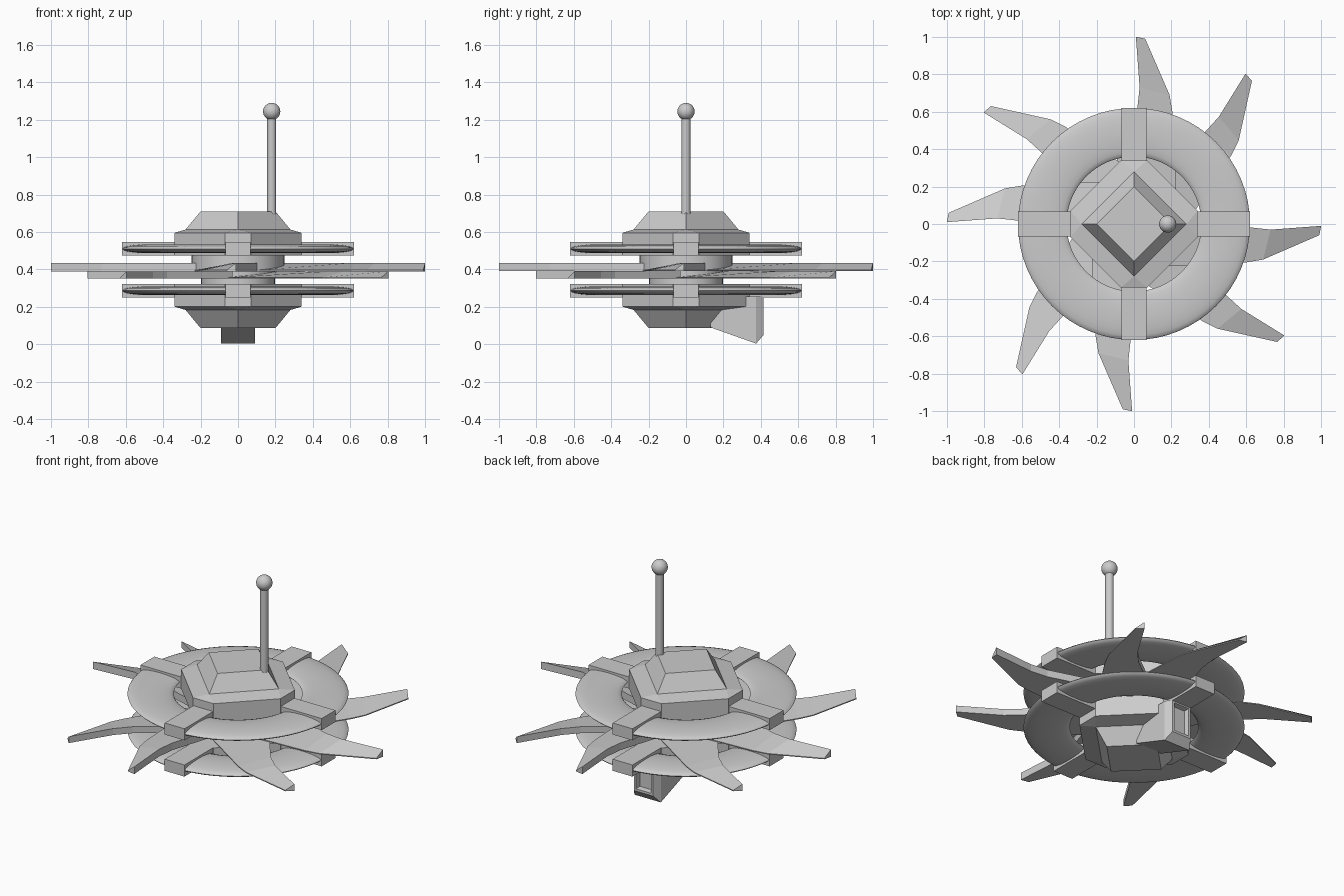
import bpy, bmesh, math
from mathutils import Matrix

if "Cube" in bpy.data.objects:
    bpy.data.objects.remove(bpy.data.objects["Cube"])

MID = 0.398  # height of the mirror plane between upper and lower halves


def make(name, bm, smooth=False):
    bmesh.ops.recalc_face_normals(bm, faces=bm.faces)
    me = bpy.data.meshes.new(name)
    bm.to_mesh(me)
    bm.free()
    ob = bpy.data.objects.new(name, me)
    bpy.context.collection.objects.link(ob)
    if smooth:
        bpy.context.view_layer.objects.active = ob
        ob.select_set(True)
        bpy.ops.object.shade_smooth_by_angle(angle=math.radians(35))
        ob.select_set(False)
    return ob


def loft(bm, rings):
    """Skin equal-length point rings and cap both ends; returns the last cap."""
    vs = [[bm.verts.new(p) for p in r] for r in rings]
    n = len(vs[0])
    for a, b in zip(vs, vs[1:]):
        for i in range(n):
            j = (i + 1) % n
            bm.faces.new((a[i], a[j], b[j], b[i]))
    bm.faces.new(vs[0][::-1])
    return bm.faces.new(vs[-1])


def cylinder(name, x, r, z0, z1, seg):
    bm = bmesh.new()
    bmesh.ops.create_cone(bm, cap_ends=True, segments=seg, radius1=r, radius2=r,
                          depth=z1 - z0, matrix=Matrix.Translation((x, 0, (z0 + z1) / 2)))
    make(name, bm, True)


def cut_diamond(a, b, z):
    pts = []
    for k in range(4):
        c, s = round(math.cos(k * math.pi / 2)), round(math.sin(k * math.pi / 2))
        pts += [(a * c - y * s, a * s + y * c, z) for y in (-b, b)]
    return pts


# Faceted hull, ring and clamps for the upper half and its mirror image
for half, sgn in (("upper", 1), ("lower", -1)):
    def zz(z):
        return MID + sgn * (z - MID)

    bm = bmesh.new()
    loft(bm, [cut_diamond(a, b, zz(z)) for a, b, z in
              ((0.34, 0.07, 0.475), (0.34, 0.07, 0.595), (0.28, 0, 0.613), (0.20, 0, 0.71))])
    bmesh.ops.remove_doubles(bm, verts=bm.verts, dist=0.0005)
    make(half + "_hull", bm)

    bpy.ops.mesh.primitive_torus_add(major_segments=64, minor_segments=20,
                                     major_radius=0.49, minor_radius=0.13,
                                     location=(0, 0, zz(0.51)))
    ring = bpy.context.object
    ring.name = half + "_ring"
    ring.scale.z = 0.18
    bpy.ops.object.transform_apply(location=False, rotation=False, scale=True)
    bpy.ops.object.shade_smooth_by_angle(angle=math.radians(60))
    ring.select_set(False)

    bm = bmesh.new()
    for k in range(4):
        m = (Matrix.Rotation(k * math.pi / 2, 4, 'Z') @ Matrix.Translation((0.48, 0, zz(0.51)))
             @ Matrix.Diagonal((0.28, 0.135, 0.072, 1)))
        bmesh.ops.create_cube(bm, size=1, matrix=m)
    make(half + "_clamps", bm)

# Central drive hubs
cylinder("upper_hub", 0, 0.248, 0.39, 0.48, 48)
cylinder("lower_hub", 0, 0.197, 0.32, 0.39, 48)

# Wedge-section blades: thick on the leading edge, thin on the trailing edge
LEAD = [(0.01, 1.0), (0.03, 0.73), (0.018, 0.62), (-0.11, 0.2)]
TRAIL = [(0.06, 0.99), (0.19, 0.69), (0.205, 0.60), (0.23, 0.1)]


def blades(name, turn, z, h):
    bm = bmesh.new()
    for k in range(4):
        rings = [[(lx, ly, z), (lx, ly, z + h), (tx, ty, z + 0.006), (tx, ty, z)]
                 for (lx, ly), (tx, ty) in zip(LEAD, TRAIL)]
        before = set(bm.verts)
        loft(bm, rings)
        new = [v for v in bm.verts if v not in before]
        bmesh.ops.rotate(bm, verts=new, cent=(0, 0, 0),
                         matrix=Matrix.Rotation(turn + k * math.pi / 2, 3, 'Z'))
    make(name, bm)


blades("upper_blades", 0, 0.39, 0.045)
blades("lower_blades", math.radians(-36), 0.35, 0.04)

# Antenna rod with ball tip
cylinder("antenna_rod", 0.18, 0.024, 0.69, 1.23, 24)
bm = bmesh.new()
bmesh.ops.create_uvsphere(bm, u_segments=24, v_segments=16, radius=0.046,
                          matrix=Matrix.Translation((0.18, 0, 1.244)))
make("antenna_ball", bm, True)

# Sensor box under the rear, with chamfered front frame and recessed window
bm = bmesh.new()


def section(y, w, z0, z1):
    return [(-w, y, z0), (w, y, z0), (w, y, z1), (-w, y, z1)]


face = loft(bm, [section(0.13, 0.09, 0.09, 0.255), section(0.375, 0.09, 0.003, 0.255),
                 section(0.415, 0.066, 0.05, 0.255)])
bmesh.ops.recalc_face_normals(bm, faces=bm.faces)
bmesh.ops.inset_region(bm, faces=[face], thickness=0.02)
bmesh.ops.inset_region(bm, faces=[face], thickness=0.008, depth=-0.03)
make("sensor_box", bm)
